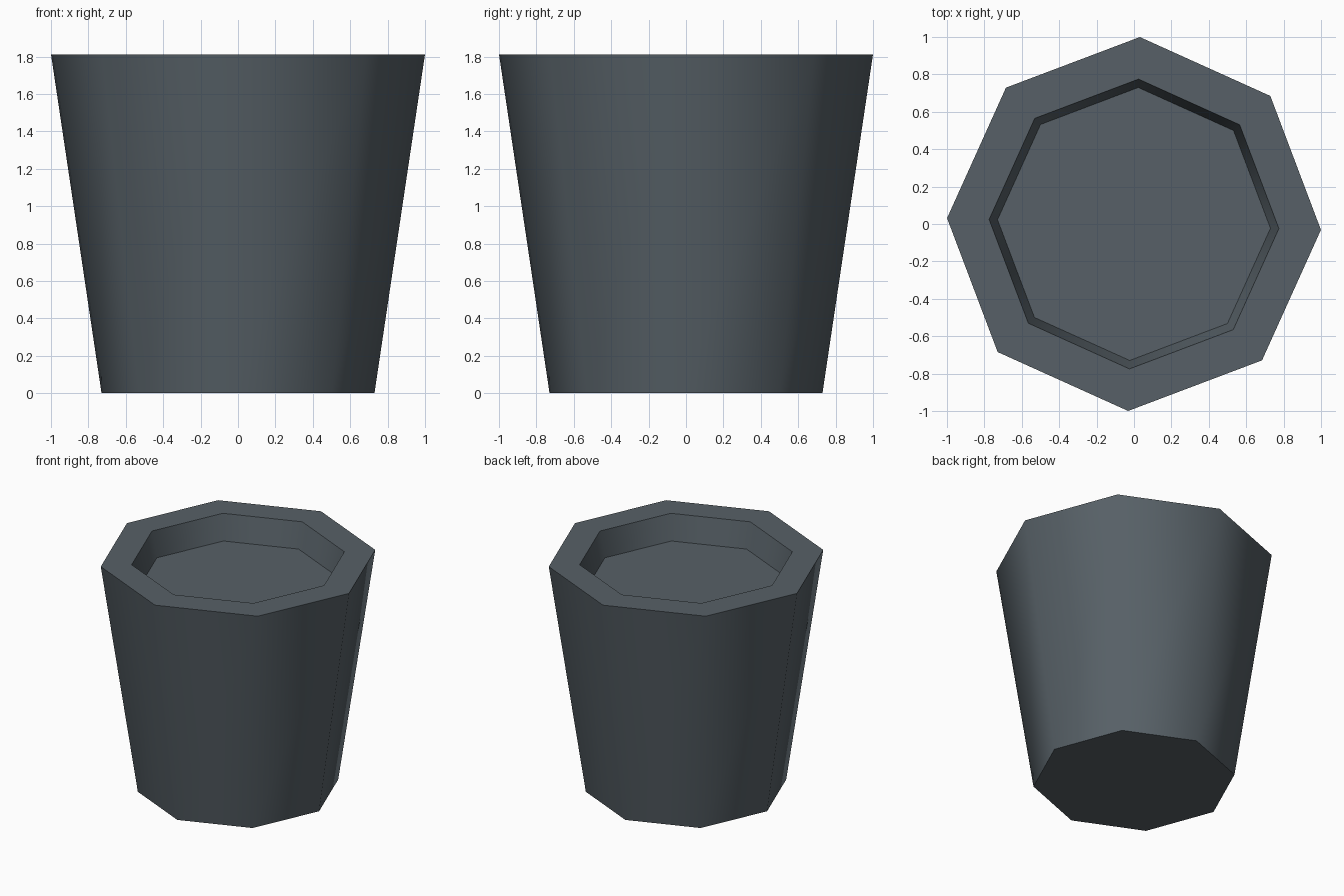
import bpy, bmesh, math

cube = bpy.data.objects.get("Cube")
if cube:
    bpy.data.objects.remove(cube, do_unlink=True)

SIDES = 8
TURN = math.radians(-1.8)
HEIGHT = 1.81

slate = bpy.data.materials.new("slate_grey")
slate.use_nodes = True
slate.diffuse_color = (0.095, 0.118, 0.135, 1)
slate.node_tree.nodes["Principled BSDF"].inputs["Base Color"].default_value = slate.diffuse_color

# Rings of the pot as (radius, height): base, outer rim, inner rim, recessed floor
profile = [(0.73, 0), (1.0, HEIGHT), (0.775, HEIGHT), (0.73, HEIGHT - 0.2)]


def ring(bm, radius, z):
    angles = [TURN + math.tau * i / SIDES for i in range(SIDES)]
    return [bm.verts.new((radius * math.cos(a), radius * math.sin(a), z)) for a in angles]


# Tapered eight-sided pot with a sunken top
bm = bmesh.new()
rings = [ring(bm, r, z) for r, z in profile]
for low, high in zip(rings, rings[1:]):
    for i in range(SIDES):
        j = (i + 1) % SIDES
        bm.faces.new((low[i], low[j], high[j], high[i]))
bm.faces.new(reversed(rings[0]))
bm.faces.new(rings[-1])
bmesh.ops.recalc_face_normals(bm, faces=bm.faces)

mesh = bpy.data.meshes.new("tapered_pot")
bm.to_mesh(mesh)
bm.free()
mesh.materials.append(slate)
pot = bpy.data.objects.new("tapered_pot", mesh)
bpy.context.collection.objects.link(pot)

# Smooth walls, crisp rims
bpy.ops.object.select_all(action="DESELECT")
pot.select_set(True)
bpy.context.view_layer.objects.active = pot
bpy.ops.object.shade_smooth_by_angle(angle=math.radians(60))
